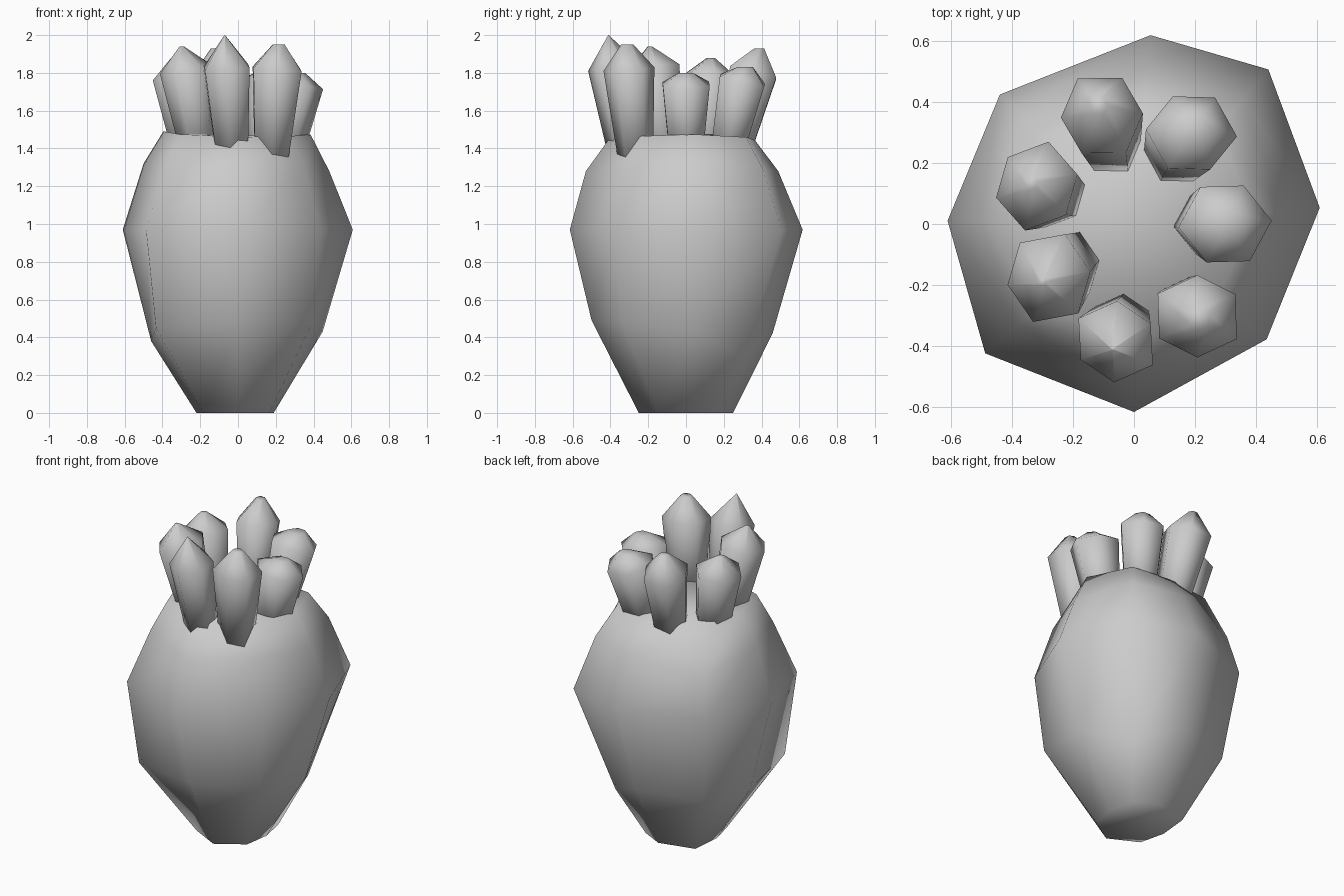
import bpy
import math
from mathutils import Vector

cube = bpy.data.objects.get("Cube")
if cube:
    bpy.data.objects.remove(cube, do_unlink=True)

grey = bpy.data.materials.new("plain_grey")
grey.use_nodes = True
colour = (0.6, 0.6, 0.6, 1)
grey.diffuse_color = colour
grey.node_tree.nodes["Principled BSDF"].inputs["Base Color"].default_value = colour


def loft(name, rings):
    """Skin a stack of equal rings, capped at both ends, smooth shaded."""
    n = len(rings[0])
    verts = [v for ring in rings for v in ring]
    faces = [tuple(reversed(range(n))), tuple(range(len(verts) - n, len(verts)))]
    for r in range(len(rings) - 1):
        for i in range(n):
            a, b = r * n + i, r * n + (i + 1) % n
            faces.append((a, b, b + n, a + n))
    mesh = bpy.data.meshes.new(name)
    mesh.from_pydata(verts, [], faces)
    mesh.materials.append(grey)
    for p in mesh.polygons:
        p.use_smooth = True
    obj = bpy.data.objects.new(name, mesh)
    bpy.context.collection.objects.link(obj)
    return obj


# Bulbous root body: radii of each of its five rings at eight uneven corners
angles = [5, 49, 85, 136, 179, 221, 270, 319]
radii = [
    [.19, .24, .25, .28, .22, .24, .25, .22],
    [.45, .42, .46, .51, .46, .575, .50, .52],
    [.61, .67, .62, .61, .61, .645, .615, .575],
    [.485, .54, .49, .54, .50, .505, .53, .47],
    [.385, .42, .365, .41, .395, .41, .40, .37],
]
heights = [
    [0] * len(angles),
    [.43, .30, .42, .40, .38, .45, .49, .48],
    [.97] * len(angles),
    [1.28, 1.29, 1.28, 1.21, 1.32, 1.30, 1.28, 1.29],
    [1.475, 1.46, 1.445, 1.475, 1.49, 1.475, 1.46, 1.465],
]
loft("root_body", [
    [Vector((r * math.cos(math.radians(a)), r * math.sin(math.radians(a)), z))
     for a, r, z in zip(angles, ring_r, ring_z)]
    for ring_r, ring_z in zip(radii, heights)])

# Leaning stalks: root x, y, shoulder x, y, z, radius, tip height, tip radius, turn
stalks = [
    (-.07, .235, -.105, .355, 1.80, .142, 1.93, .03, 62),
    (.13, .205, .188, .298, 1.76, .143, 1.83, .05, -3),
    (.225, .0, .298, .0, 1.74, .147, 1.80, .045, 4),
    (.175, -.265, .207, -.302, 1.82, .143, 1.95, .035, 30),
    (-.03, -.31, -.06, -.385, 1.83, .136, 2.00, .002, 28),
    (-.195, -.12, -.278, -.177, 1.82, .148, 1.94, .012, 10),
    (-.24, .09, -.318, .124, 1.78, .142, 1.88, .02, 15),
]
for k, (rx, ry, x, y, z, radius, tip, tip_r, turn) in enumerate(stalks):
    shoulder = Vector((x, y, z))
    root = Vector((rx, ry, 1.32))
    axis = (shoulder - root).normalized()
    end = shoulder + axis * ((tip - z) / axis.z)
    u = (Vector((1, 0, 0)) - axis * axis.x).normalized()
    v = axis.cross(u)
    rings = []
    for centre, rad in ((root, radius * .67), (shoulder, radius), (end, tip_r)):
        ring = []
        for i in range(6):
            a = math.radians(turn + 60 * i)
            r = rad * (1 + .06 * math.sin(i * 2.1 + k))
            ring.append(centre + u * r * math.cos(a) + v * r * math.sin(a))
        rings.append(ring)
    # level the blunt tips
    for p in rings[2]:
        p.z = tip
    loft("stalk_%d" % (k + 1), rings)
